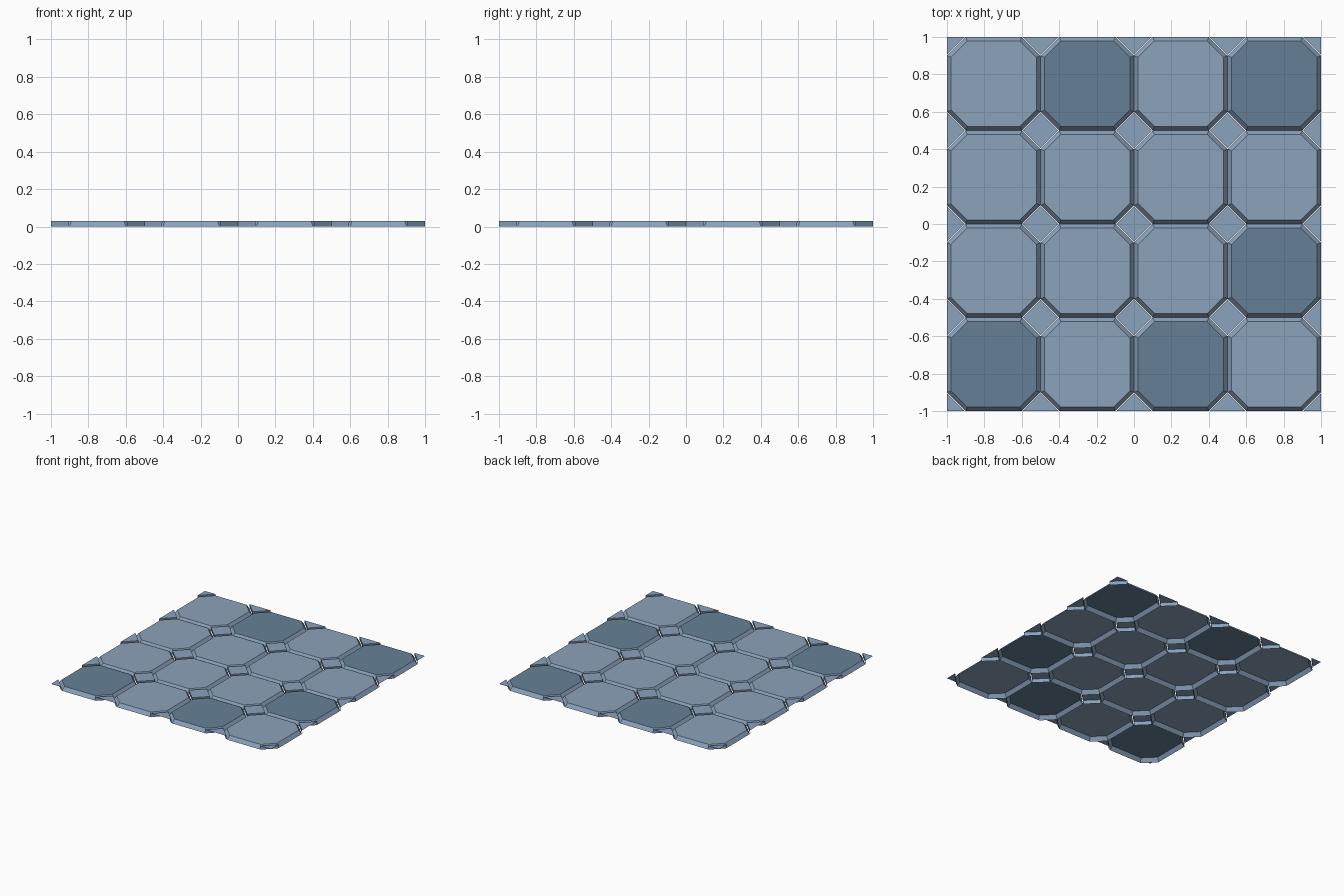
import bpy, bmesh

if "Cube" in bpy.data.objects:
    bpy.data.objects.remove(bpy.data.objects["Cube"])

HEIGHT = 0.03
PITCH = 0.5
CUT = 0.1        # corner cut of each octagon
INSET = 0.022    # width of the sloped rim


def material(name, color):
    m = bpy.data.materials.new(name)
    m.diffuse_color = (*color, 1)
    m.use_nodes = True
    m.node_tree.nodes["Principled BSDF"].inputs["Base Color"].default_value = m.diffuse_color
    return m


rim_mat = material("rim blue grey", (0.254, 0.365, 0.515))
light_mat = material("light slate", (0.265, 0.360, 0.497))
dark_mat = material("dark slate", (0.130, 0.216, 0.305))


def make_object(name, bm, mats):
    me = bpy.data.meshes.new(name)
    bm.to_mesh(me)
    bm.free()
    for m in mats:
        me.materials.append(m)
    ob = bpy.data.objects.new(name, me)
    bpy.context.collection.objects.link(ob)
    return ob


def octagon(h, c):
    return [(h - c, -h), (h, c - h), (h, h - c), (h - c, h),
            (c - h, h), (-h, h - c), (-h, c - h), (c - h, -h)]


# octagonal tile: sloped rim around a flat raised panel, open underneath
def tile(name, cx, cy, panel_mat):
    half = PITCH / 2
    inner_half = half - INSET
    inner_cut = 2 * inner_half - (2 * half - CUT - INSET * 2 ** 0.5)
    bm = bmesh.new()
    low = [bm.verts.new((cx + x, cy + y, 0)) for x, y in octagon(half, CUT)]
    top = [bm.verts.new((cx + x, cy + y, HEIGHT))
           for x, y in octagon(inner_half, inner_cut)]
    bm.faces.new(top).material_index = 1
    for i in range(8):
        j = (i + 1) % 8
        bm.faces.new((low[i], low[j], top[j], top[i]))
    make_object(name, bm, [rim_mat, panel_mat])


# small diamond filling the gap at a tile corner, trimmed at the floor's edge
def diamond(name, cx, cy):
    r = CUT - 0.004
    bm = bmesh.new()
    ring = [(r, 0), (0, r), (-r, 0), (0, -r)]
    low = [bm.verts.new((cx + x * 0.97, cy + y * 0.97, 0)) for x, y in ring]
    top = [bm.verts.new((cx + x, cy + y, HEIGHT)) for x, y in ring]
    bm.faces.new(top)
    for i in range(4):
        j = (i + 1) % 4
        bm.faces.new((low[i], low[j], top[j], top[i]))
    for axis in range(2):
        for s in (-1, 1):
            n = [0, 0, 0]
            n[axis] = s
            bmesh.ops.bisect_plane(bm, geom=bm.verts[:] + bm.edges[:] + bm.faces[:],
                                   plane_co=n, plane_no=n, clear_outer=True)
    make_object(name, bm, [rim_mat])


dark_tiles = {(0, 0), (2, 0), (3, 1), (1, 3), (3, 3)}
for i in range(4):
    for j in range(4):
        tile(f"tile_{i}_{j}", -0.75 + i * PITCH, -0.75 + j * PITCH,
             dark_mat if (i, j) in dark_tiles else light_mat)

for i in range(5):
    for j in range(5):
        diamond(f"diamond_{i}_{j}", -1 + i * PITCH, -1 + j * PITCH)
